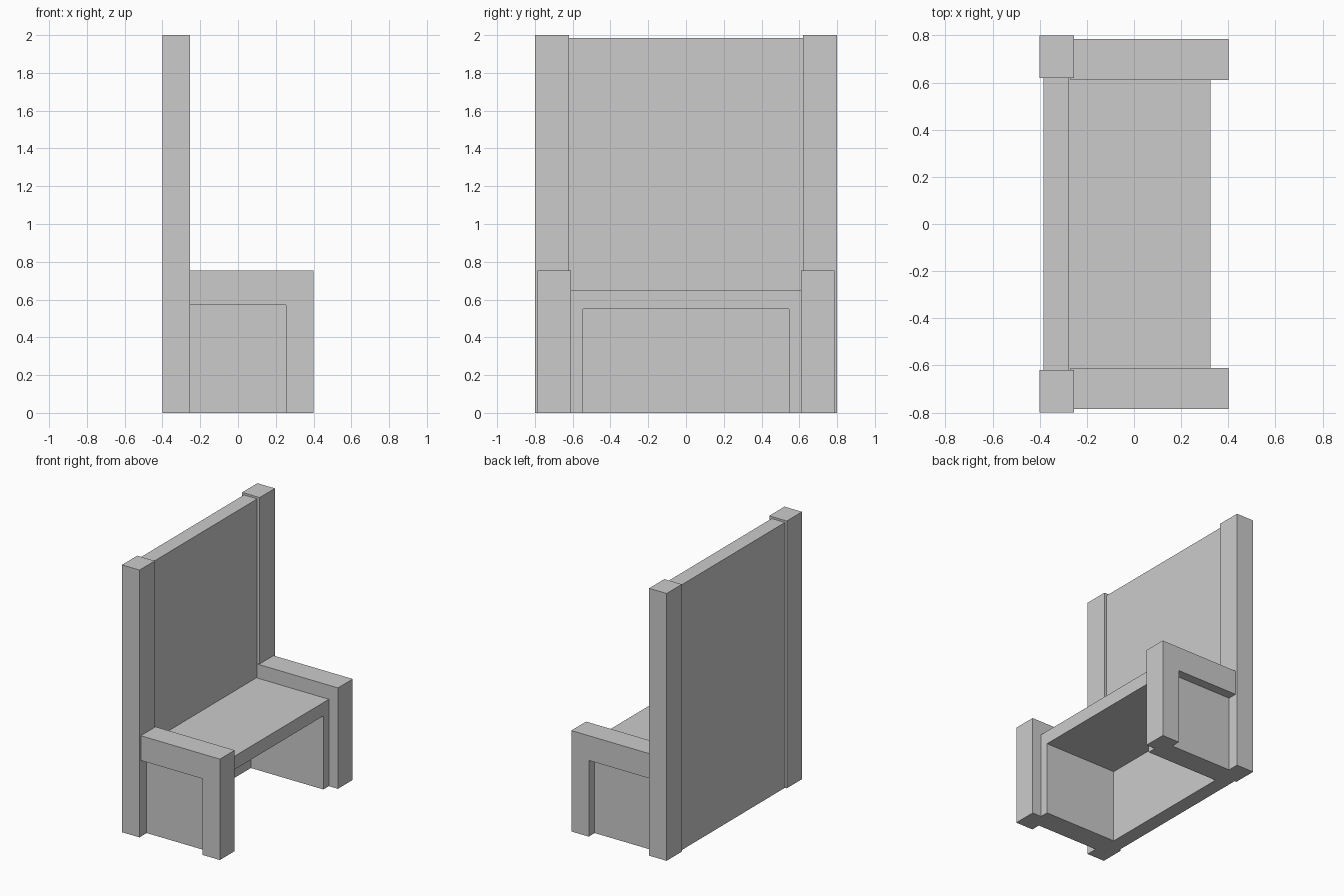
import bpy, bmesh
from mathutils import Vector

if "Cube" in bpy.data.objects:
    bpy.data.objects.remove(bpy.data.objects["Cube"])


def extrude(name, points, direction):
    """Solid prism from a flat outline and an extrusion vector."""
    bm = bmesh.new()
    face = bm.faces.new([bm.verts.new(p) for p in points])
    ext = bmesh.ops.extrude_face_region(bm, geom=[face])
    moved = [v for v in ext["geom"] if isinstance(v, bmesh.types.BMVert)]
    bmesh.ops.translate(bm, verts=moved, vec=Vector(direction))
    # keep the starting cap so the prism is closed
    if not face.is_valid or len(bm.faces) < len(points) + 2:
        bmesh.ops.holes_fill(bm, edges=bm.edges[:])
    bmesh.ops.recalc_face_normals(bm, faces=bm.faces[:])
    mesh = bpy.data.meshes.new(name)
    bm.to_mesh(mesh)
    bm.free()
    obj = bpy.data.objects.new(name, mesh)
    bpy.context.collection.objects.link(obj)
    return obj


def box(name, x0, x1, y0, y1, z0, z1):
    outline = [(x0, y0, z0), (x1, y0, z0), (x1, y1, z0), (x0, y1, z0)]
    return extrude(name, outline, (0, 0, z1 - z0))


def mirror_y(obj):
    mod = obj.modifiers.new("mirror", "MIRROR")
    mod.use_axis = (False, True, False)


# Tall back posts
mirror_y(box("back_posts", -0.40, -0.255, 0.62, 0.80, 0, 2.0))

# Back panel, slightly recessed between the posts
box("back_panel", -0.385, -0.275, -0.64, 0.64, 0, 1.985)

# Armrests with front legs: L profile in x-z
arm = [(-0.27, 0.57), (0.255, 0.57), (0.255, 0), (0.40, 0), (0.40, 0.755), (-0.27, 0.755)]
mirror_y(extrude("armrest_legs", [(x, 0.61, z) for x, z in arm], (0, 0.175, 0)))

# Seat with side panels: upside-down U profile in y-z
half = [(0.715, 0.65), (0.715, 0), (0.545, 0), (0.545, 0.55)]
seat = half + [(-y, z) for y, z in reversed(half)]
extrude("seat", [(-0.28, y, z) for y, z in seat], (0.605, 0, 0))
